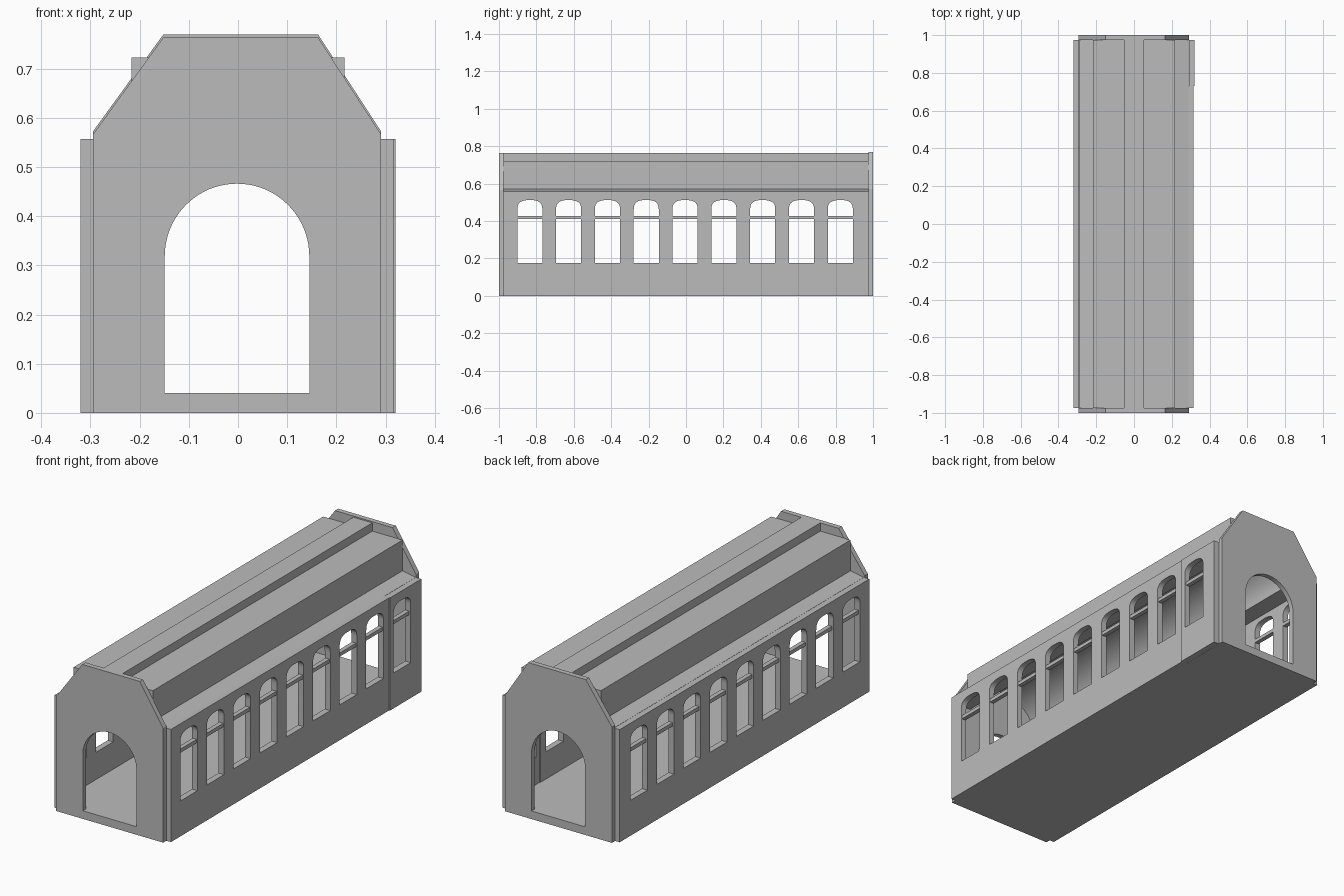
import bpy, bmesh, math
from mathutils import Matrix, Vector

if "Cube" in bpy.data.objects:
    bpy.data.objects.remove(bpy.data.objects["Cube"])

stone = bpy.data.materials.new("light grey stone")
stone.diffuse_color = (0.5, 0.5, 0.5, 1)
stone.use_nodes = True
stone.node_tree.nodes["Principled BSDF"].inputs["Base Color"].default_value = stone.diffuse_color


def finish(ob):
    ob.data.materials.clear()
    ob.data.materials.append(stone)
    bpy.ops.object.select_all(action='DESELECT')
    ob.select_set(True)
    bpy.context.view_layer.objects.active = ob
    bpy.ops.object.shade_smooth_by_angle(angle=math.radians(30))
    return ob


def slab(name, loops, axes, centre, depth):
    """Extruded flat outline; loops after the first are holes."""
    cu = bpy.data.curves.new(name, 'CURVE')
    cu.dimensions = '2D'
    cu.fill_mode = 'BOTH'
    cu.extrude = depth / 2
    for pts in loops:
        sp = cu.splines.new('POLY')
        sp.points.add(len(pts) - 1)
        for p, (u, v) in zip(sp.points, pts):
            p.co = (u, v, 0, 1)
        sp.use_cyclic_u = True
    tmp = bpy.data.objects.new(name + "_outline", cu)
    bpy.context.collection.objects.link(tmp)
    dg = bpy.context.evaluated_depsgraph_get()
    me = bpy.data.meshes.new_from_object(tmp.evaluated_get(dg))
    bpy.data.objects.remove(tmp)
    rot = Matrix([Vector(a) for a in axes]).transposed().to_4x4()
    me.transform(Matrix.Translation(centre) @ rot)
    bm = bmesh.new()
    bm.from_mesh(me)
    bmesh.ops.remove_doubles(bm, verts=bm.verts, dist=1e-5)
    bmesh.ops.recalc_face_normals(bm, faces=bm.faces)
    bm.to_mesh(me)
    bm.free()
    ob = bpy.data.objects.new(name, me)
    bpy.context.collection.objects.link(ob)
    return finish(ob)


def box(name, lo, hi):
    c = [(a + b) / 2 for a, b in zip(lo, hi)]
    bpy.ops.mesh.primitive_cube_add(size=1, location=c)
    ob = bpy.context.object
    ob.name = name
    ob.data.transform(Matrix.Diagonal([b - a for a, b in zip(lo, hi)] + [1]))
    return finish(ob)


def arc(cx, cz, rx, rz, n):
    """Half ellipse from right to left."""
    return [(cx + rx * math.cos(math.pi * i / n), cz + rz * math.sin(math.pi * i / n))
            for i in range(n + 1)]


def rect(u0, u1, v0, v1):
    return [(u0, v0), (u1, v0), (u1, v1), (u0, v1)]


XZ = ((1, 0, 0), (0, 0, 1), (0, -1, 0))
YZ = ((0, 1, 0), (0, 0, 1), (1, 0, 0))
END, TOP = 0.975, 0.557
windows = [-0.005 + 0.2075 * i for i in range(-4, 5)]
HALF = 0.067


def window(c):
    """Window opening with a flattened arched head."""
    head = [(c + HALF * math.copysign(abs(math.cos(t)) ** 0.75, math.cos(t)),
             0.462 + 0.05 * math.sin(t) ** 0.75)
            for t in [math.pi * i / 16 for i in range(1, 16)]]
    return [(c - HALF, 0.175), (c + HALF, 0.175), (c + HALF, 0.462)] + head + [(c - HALF, 0.462)]


# Side walls with window openings
def side_wall(name, y0, y1, x_in, x_out):
    holes = [window(c) for c in windows if y0 < c < y1]
    slab(name, [rect(y0, y1, 0, TOP)] + holes, YZ,
         ((x_in + x_out) / 2, 0, 0), abs(x_out - x_in))


side_wall("left_wall", -END, END, -0.32, -0.29)
side_wall("right_wall", -END, 0.73, 0.286, 0.316)
side_wall("right_wall_end_bay", 0.73, END, 0.29, 0.32)

# Transom bars across the windows
for side, s in (("left", -1), ("right", 1)):
    for c in windows:
        x = sorted((s * 0.29, s * 0.312))
        box(side + "_transom", (x[0], c - HALF, 0.41), (x[1], c + HALF, 0.428))


# End walls with arched doorway
def end_wall(name, y, dz):
    outline = [(-0.295, 0), (0.291, 0), (0.291, 0.566 + dz), (0.163, 0.763 + dz),
               (-0.152, 0.763 + dz), (-0.295, 0.566 + dz)]
    door = [(-0.149, 0.04), (0.145, 0.04)] + arc(-0.002, 0.318 + dz, 0.147, 0.148, 40)
    slab(name, [outline, door], XZ, (0, y, 0), 0.025)


end_wall("front_wall", -0.9875, 0)
end_wall("back_wall", 0.9875, 0.006)

# Floor
box("floor", (-0.291, -END, 0), (0.289, END, 0.04))

# Stepped roof with a barrel vault beneath
half = [(0.289, 0.535), (0.289, 0.557), (0.217, 0.57), (0.217, 0.722),
        (0.052, 0.722), (0.052, 0.763)]
vault = arc(0, 0.535, 0.2, 0.165, 32)
roof = half + [(-x, z) for x, z in reversed(half)] + vault[::-1]
slab("roof", [roof], XZ, (0, 0, 0), 2 * END)
